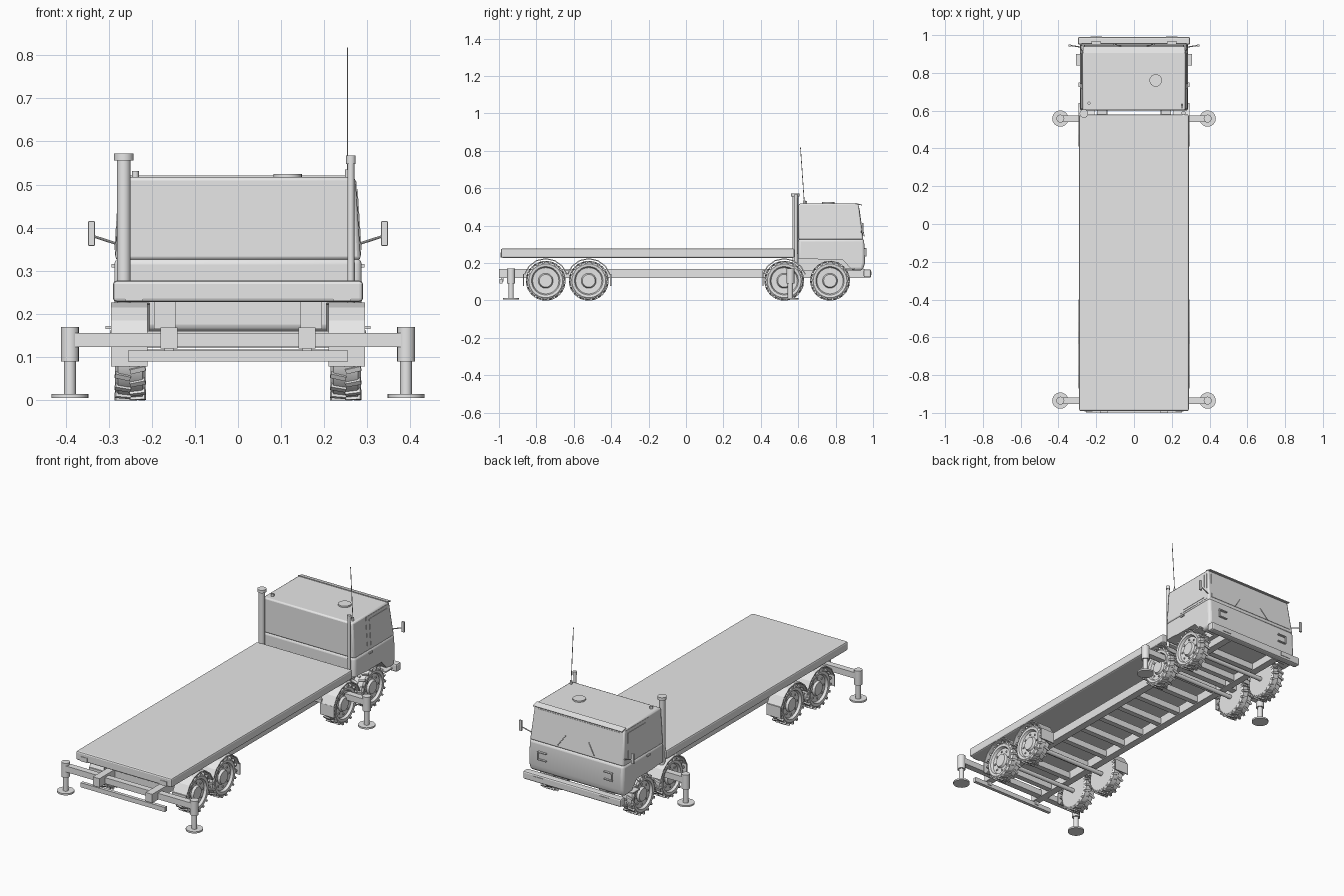
import bpy, bmesh, math
from mathutils import Vector, Matrix

if "Cube" in bpy.data.objects:
    bpy.data.objects.remove(bpy.data.objects["Cube"])

grey = bpy.data.materials.new("plain grey")
grey.diffuse_color = (0.8, 0.8, 0.8, 1)
grey.use_nodes = True
grey.node_tree.nodes["Principled BSDF"].inputs["Base Color"].default_value = grey.diffuse_color


def finish(name, bm, bevel=0, segs=2, smooth=False):
    bmesh.ops.recalc_face_normals(bm, faces=bm.faces[:])
    me = bpy.data.meshes.new(name)
    bm.to_mesh(me)
    bm.free()
    me.materials.append(grey)
    ob = bpy.data.objects.new(name, me)
    bpy.context.collection.objects.link(ob)
    if bevel:
        m = ob.modifiers.new("bevel", 'BEVEL')
        m.width, m.segments, m.limit_method = bevel, segs, 'ANGLE'
    if smooth:
        bpy.context.view_layer.objects.active = ob
        ob.select_set(True)
        bpy.ops.object.shade_smooth_by_angle(angle=math.radians(35))
        ob.select_set(False)
    return ob


def add_box(bm, x0, x1, y0, y1, z0, z1):
    mat = (Matrix.Translation(((x0 + x1) / 2, (y0 + y1) / 2, (z0 + z1) / 2))
           @ Matrix.Diagonal((x1 - x0, y1 - y0, z1 - z0, 1)))
    bmesh.ops.create_cube(bm, size=1, matrix=mat)


def box(name, *dims, bevel=0):
    bm = bmesh.new()
    add_box(bm, *dims)
    return finish(name, bm, bevel)


def rod(name, a, b, r, n=12):
    a, b = Vector(a), Vector(b)
    d = b - a
    mat = Matrix.Translation((a + b) / 2) @ d.to_track_quat('Z', 'Y').to_matrix().to_4x4()
    bm = bmesh.new()
    bmesh.ops.create_cone(bm, cap_ends=True, segments=n, radius1=r, radius2=r,
                          depth=d.length, matrix=mat)
    return finish(name, bm, smooth=True)


def prism(name, pts, x0, x1, bevel=0, segs=2, smooth=False):
    """Extrude a (y, z) outline across x."""
    bm = bmesh.new()
    f = bm.faces.new([bm.verts.new((x0, y, z)) for y, z in pts])
    ext = bmesh.ops.extrude_face_region(bm, geom=[f])
    bmesh.ops.translate(bm, vec=(x1 - x0, 0, 0),
                        verts=[v for v in ext['geom'] if isinstance(v, bmesh.types.BMVert)])
    return finish(name, bm, bevel, segs, smooth)


def plate(name, pts, t=0.004):
    bm = bmesh.new()
    bm.faces.new([bm.verts.new(p) for p in pts])
    ob = finish(name, bm)
    m = ob.modifiers.new("thickness", 'SOLIDIFY')
    m.thickness, m.offset = t, 0
    return ob


def wheel(name, s, y, z=0.105):
    # tyre and dished rim, lathed about the axle
    prof = [(0.215, 0.0), (0.215, 0.09), (0.222, 0.1), (0.278, 0.1), (0.285, 0.09),
            (0.283, 0.076), (0.27, 0.07), (0.268, 0.04), (0.28, 0.034), (0.28, 0.0)]
    bm = bmesh.new()
    vs = [bm.verts.new((s * x, y, z + r)) for x, r in prof]
    es = [bm.edges.new(p) for p in zip(vs, vs[1:])]
    bmesh.ops.spin(bm, geom=vs + es, cent=(0, y, z), axis=(1, 0, 0),
                   angle=math.tau, steps=32, use_merge=True)
    bmesh.ops.remove_doubles(bm, verts=bm.verts[:], dist=1e-5)
    finish(name, bm, smooth=True)
    # slanted tread lugs in two staggered rows, and rim bolts
    bm = bmesh.new()
    for i in range(36):
        side = 1 if i % 2 else -1
        mat = (Matrix.Translation((s * 0.25, y, z)) @ Matrix.Rotation(math.tau * i / 36, 4, 'X')
               @ Matrix.Translation((side * 0.0175, 0, 0.1)) @ Matrix.Rotation(side * 0.25, 4, 'Z')
               @ Matrix.Diagonal((0.036, 0.011, 0.012, 1)))
        bmesh.ops.create_cube(bm, size=1, matrix=mat)
    for i in range(8):
        a = math.tau * i / 8
        by, bz = y + 0.054 * math.cos(a), z + 0.054 * math.sin(a)
        xs = sorted((s * 0.265, s * 0.274))
        add_box(bm, xs[0], xs[1], by - .004, by + .004, bz - .004, bz + .004)
    finish(name + "_lugs", bm)


def arc(y, z, r, a0, a1, n):
    return [(y + r * math.cos(math.radians(a0 + (a1 - a0) * i / n)),
             z + r * math.sin(math.radians(a0 + (a1 - a0) * i / n))) for i in range(n + 1)]


# Flat load bed
box("load_bed", -0.29, 0.29, -0.99, 0.58, 0.228, 0.277, bevel=0.008)

# Ladder frame
for s in (-1, 1):
    x0, x1 = sorted((s * 0.14, s * 0.18))
    box("frame_rail", x0, x1, -1.0, 0.955, 0.12, 0.168)
    x0, x1 = sorted((s * 0.22, s * 0.262))
    box("tail_lamp", x0, x1, -0.993, -0.985, 0.23, 0.255)
for i in range(12):
    y = -0.85 + i * 0.148
    box("cross_member", -0.14, 0.14, y - 0.015, y + 0.015, 0.125, 0.16)
box("rear_guard_bar", -0.255, 0.255, -0.998, -0.98, 0.09, 0.115)
for x in (-0.16, 0.16):
    box("guard_bracket", x - 0.01, x + 0.01, -0.99, -0.975, 0.1, 0.13)

# Axles, wheels and mudguards
axles = (-0.75, -0.52, 0.525, 0.77)
for y in axles:
    rod("axle", (-0.22, y, 0.105), (0.22, y, 0.105), 0.012)
for s in (-1, 1):
    x0, x1 = sorted((s * 0.21, s * 0.295))
    for y in axles:
        wheel("wheel", s, y)
    for y in axles[:3]:
        prism("mudguard", arc(y, 0.105, 0.121, 17, 163, 6) + arc(y, 0.105, 0.115, 163, 17, 6), x0, x1)
    for y, zt in ((-0.868, 0.14), (-0.402, 0.14), (0.412, 0.14)):
        box("mud_flap", x0, x1, y - 0.003, y + 0.003, 0.078, zt)
    xa, xb = sorted((s * 0.17, s * 0.22))
    for y in (-0.635, 0.42):
        box("mudguard_bracket", xa, xb, y - 0.01, y + 0.01, 0.14, 0.16)

# Outriggers with round feet
for y in (-0.935, 0.558):
    box("outrigger_beam", -0.385, 0.385, y - 0.017, y + 0.017, 0.123, 0.156)
    for x in (-0.39, 0.39):
        rod("outrigger_sleeve", (x, y, 0.09), (x, y, 0.17), 0.021, 16)
        rod("outrigger_leg", (x, y, 0.01), (x, y, 0.1), 0.014, 16)
        rod("outrigger_foot", (x, y, 0.005), (x, y, 0.014), 0.043, 24)

# Lower cab with cut wheel arches
lower = prism("cab_lower", [(0.6, 0.16), (0.945, 0.16), (0.957, 0.2), (0.952, 0.33), (0.6, 0.33)],
              -0.287, 0.287, 0.015, 3, True)
for s in (-1, 1):
    x0, x1 = sorted((s * 0.205, s * 0.35))
    arch = [(0.59, 0.1), (0.91, 0.1), (0.89, 0.16), (0.835, 0.22), (0.705, 0.22), (0.65, 0.225), (0.59, 0.225)]
    cut = prism("arch_cutter", arch, x0, x1)
    cut.hide_render = True
    cut.hide_set(True)
    m = lower.modifiers.new("arch", 'BOOLEAN')
    m.operation, m.object, m.solver = 'DIFFERENCE', cut, 'EXACT'

# Upper cab, tapering to the roof
upper = prism("cab_upper", [(0.602, 0.325), (0.602, 0.517), (0.922, 0.517), (0.948, 0.325)],
              -0.285, 0.285, 0.008, 2, True)
for v in upper.data.vertices:
    if v.co.z > 0.5:
        v.co.x *= 0.955


def side_x(z):
    return 0.285 - 0.0665 * (z - 0.325)


def front_y(z):
    return 0.948 - 0.1354 * (z - 0.325)


def side_quad(s, y0, y1, y1top, z0, z1):
    return [(s * side_x(z), y, z) for y, z in ((y0, z0), (y1, z0), (y1top, z1), (y0, z1))]


plate("windscreen", [(x, front_y(z), z) for x, z in
                     ((-0.265, 0.345), (0.265, 0.345), (0.252, 0.495), (-0.252, 0.495))])
prism("sun_visor", [(0.905, 0.515), (0.94, 0.508), (0.941, 0.512), (0.905, 0.521)], -0.27, 0.27)
for s in (-1, 1):
    plate("door_frame", side_quad(s, 0.715, 0.932, 0.915, 0.335, 0.508), 0.003)
    plate("door_window", side_quad(s, 0.742, 0.908, 0.9, 0.348, 0.49), 0.007)
    x0, x1 = sorted((s * 0.28, s * 0.293))
    box("door_handle", x0, x1, 0.725, 0.75, 0.308, 0.316)
    x0, x1 = sorted((s * 0.25, s * 0.308))
    box("entry_step", x0, x1, 0.84, 0.9, 0.165, 0.172)
    # Mirrors and arms
    rod("mirror_arm", (s * 0.283, 0.937, 0.363), (s * 0.338, 0.945, 0.381), 0.003, 8)
    x0, x1 = sorted((s * 0.332, s * 0.348))
    box("mirror", x0, x1, 0.94, 0.95, 0.358, 0.415, bevel=0.002)
    # Wipers, lamps and front grab handles
    rod("wiper", (s * 0.11, 0.953, 0.342), (s * 0.07, 0.942, 0.4), 0.002, 6)
    for z in (0.235, 0.275):
        box("grab_handle", s * 0.2 - 0.025, s * 0.2 + 0.025, 0.95, 0.966, z, z + 0.005)
    box("grab_handle_bar", s * 0.225 - 0.0025, s * 0.225 + 0.0025, 0.961, 0.966, 0.235, 0.28)
    box("bumper_lamp", s * 0.2 - 0.03, s * 0.2 + 0.03, 0.985, 0.993, 0.135, 0.155)
    box("cab_mount", s * 0.17 - 0.025, s * 0.17 + 0.025, 0.57, 0.605, 0.165, 0.25)
box("front_bumper", -0.297, 0.297, 0.95, 0.99, 0.122, 0.166, bevel=0.008)

# Roof hatch, roof knobs and aerial
rod("roof_hatch", (0.115, 0.76, 0.512), (0.115, 0.76, 0.525), 0.033, 24)
rod("roof_lamp", (-0.238, 0.64, 0.512), (-0.238, 0.64, 0.531), 0.008)
rod("aerial_base", (0.254, 0.632, 0.51), (0.254, 0.632, 0.535), 0.006)
rod("aerial", (0.254, 0.632, 0.53), (0.254, 0.612, 0.818), 0.0018, 6)

# Exhaust stack and air intake behind the cab
rod("intake_stack", (-0.265, 0.585, 0.2), (-0.265, 0.585, 0.56), 0.016, 16)
rod("intake_cap", (-0.265, 0.585, 0.556), (-0.265, 0.585, 0.572), 0.023, 16)
rod("exhaust_stack", (0.262, 0.588, 0.2), (0.262, 0.588, 0.56), 0.008)
rod("exhaust_cap", (0.262, 0.588, 0.548), (0.262, 0.588, 0.567), 0.011)
